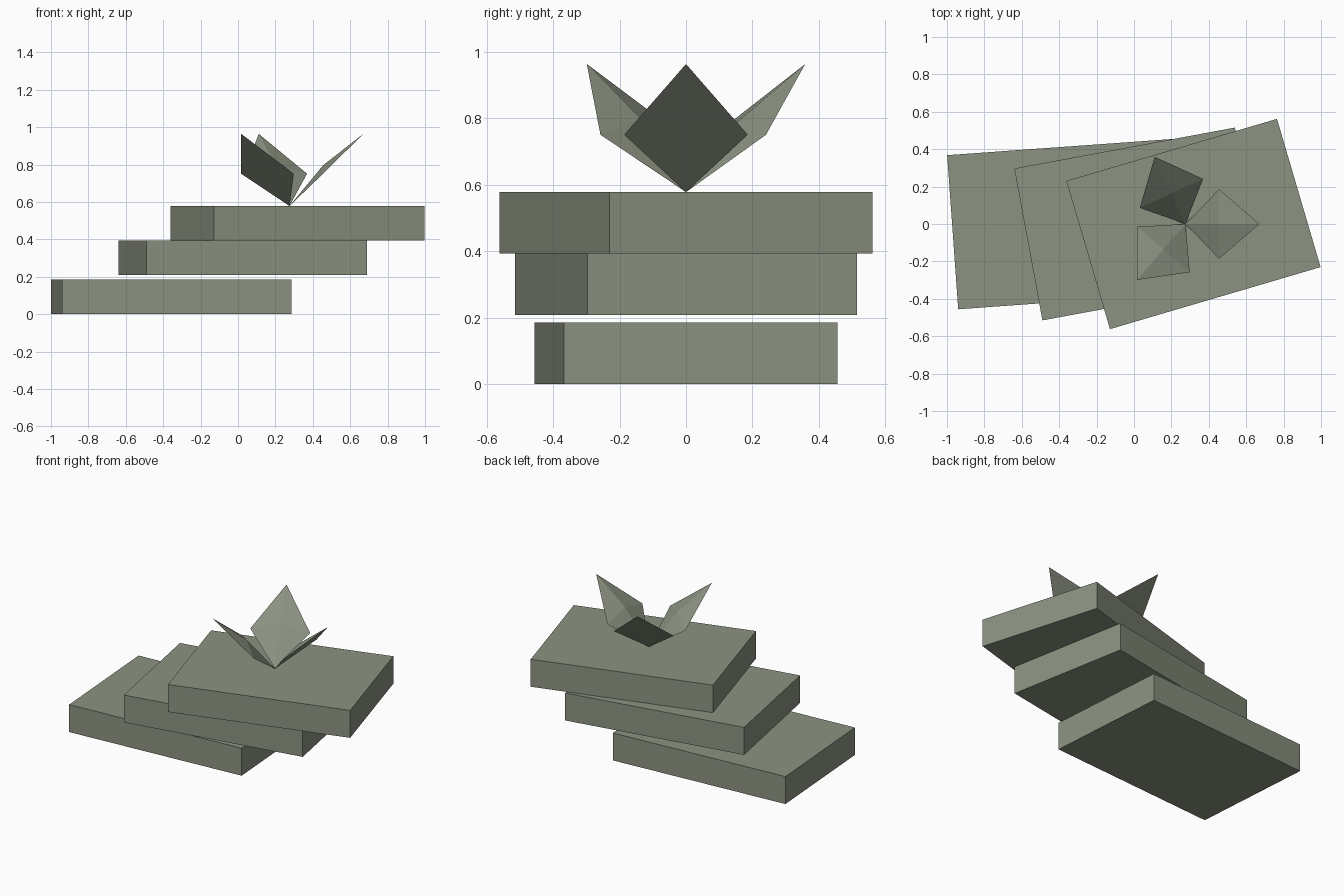
import bpy, bmesh
from math import radians
from mathutils import Matrix

if "Cube" in bpy.data.objects:
    bpy.data.objects.remove(bpy.data.objects["Cube"])

stone = bpy.data.materials.new("olive grey")
stone.diffuse_color = (0.26, 0.29, 0.22, 1)
stone.use_nodes = True
stone.node_tree.nodes["Principled BSDF"].inputs["Base Color"].default_value = stone.diffuse_color


def finish(bm, name, matrix):
    bmesh.ops.recalc_face_normals(bm, faces=bm.faces)
    mesh = bpy.data.meshes.new(name)
    bm.to_mesh(mesh)
    bm.free()
    mesh.materials.append(stone)
    ob = bpy.data.objects.new(name, mesh)
    ob.matrix_world = matrix
    bpy.context.collection.objects.link(ob)


# Three fanned slabs: centre x, bottom z, length, turn in degrees
WIDTH, THICK = 0.826, 0.185
slabs = [(-0.357, 0.0, 1.228, 4.1),
         (0.025, 0.208, 1.2, 10.5),
         (0.318, 0.393, 1.174, 16.4)]
for i, (x, z, length, turn) in enumerate(slabs):
    bm = bmesh.new()
    bmesh.ops.create_cube(bm, size=1,
                          matrix=Matrix.Diagonal((length, WIDTH, THICK, 1)))
    finish(bm, f"slab_{i + 1}",
           Matrix.Translation((x, 0, z + THICK / 2)) @ Matrix.Rotation(radians(turn), 4, 'Z'))

# Three leaning petals: flat diamond outside, raised centre inside
for i in range(3):
    bm = bmesh.new()
    rim = [bm.verts.new(p) for p in ((0, 0, 0), (0.18, -0.186, 0.173),
                                     (0.395, 0, 0.386), (0.18, 0.186, 0.173))]
    ridge = bm.verts.new((0.18, 0, 0.218))
    bm.faces.new(rim)
    for k in range(4):
        bm.faces.new((rim[k], rim[(k + 1) % 4], ridge))
    finish(bm, f"petal_{i + 1}",
           Matrix.Translation((0.275, 0, 0.578)) @ Matrix.Rotation(2.0 * i, 4, 'Z'))
